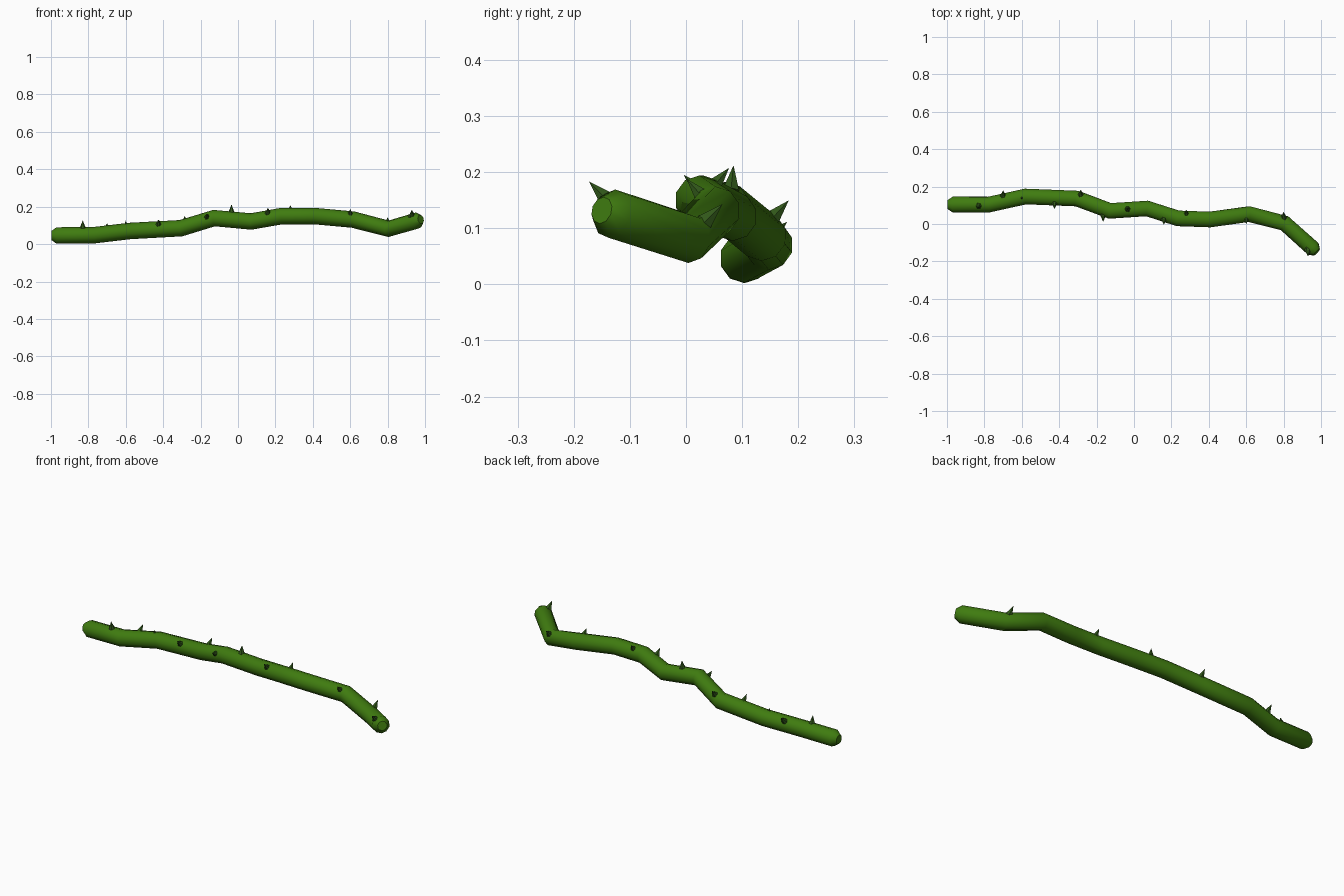
import bpy, bmesh, math
from mathutils import Vector

if "Cube" in bpy.data.objects:
    bpy.data.objects.remove(bpy.data.objects["Cube"])

def material(name, rgb):
    m = bpy.data.materials.new(name)
    m.diffuse_color = (*rgb, 1)
    m.use_nodes = True
    m.node_tree.nodes["Principled BSDF"].inputs["Base Color"].default_value = m.diffuse_color
    return m

def finish(name, bm, mat, smooth):
    bmesh.ops.recalc_face_normals(bm, faces=bm.faces)
    me = bpy.data.meshes.new(name)
    bm.to_mesh(me)
    bm.free()
    me.materials.append(mat)
    ob = bpy.data.objects.new(name, me)
    bpy.context.collection.objects.link(ob)
    if smooth:
        bpy.ops.object.select_all(action='DESELECT')
        ob.select_set(True)
        bpy.context.view_layer.objects.active = ob
        bpy.ops.object.shade_smooth_by_angle(angle=math.radians(40))
    return ob

green = material("vine green", (0.05, 0.2, 0.005))
dark = material("thorn dark green", (0.03, 0.095, 0.01))

# Crooked centre line of the vine
path = [Vector(p) for p in [
    (-0.97, 0.104, 0.046), (-0.775, 0.104, 0.047), (-0.58, 0.147, 0.07),
    (-0.305, 0.136, 0.085), (-0.128, 0.07, 0.139), (0.07, 0.083, 0.121),
    (0.235, 0.03, 0.15), (0.406, 0.024, 0.15), (0.615, 0.053, 0.131),
    (0.805, 0.004, 0.082), (0.957, -0.132, 0.126)]]
R, SIDES = 0.044, 10

# Vine stem: mitred rings, with a small bevelled ring at each end
first = (path[1] - path[0]).normalized()
last = (path[-1] - path[-2]).normalized()
stations = [(path[0] - first * 0.028, first, R * 0.55)]
for i, p in enumerate(path):
    a = (p - path[i - 1]).normalized() if i else first
    b = (path[i + 1] - p).normalized() if i < len(path) - 1 else last
    stations.append((p, (a + b).normalized(), R))
stations.append((path[-1] + last * 0.028, last, R * 0.55))

bm = bmesh.new()
rings = []
for c, t, r in stations:
    side = t.cross(Vector((0, 0, 1))).normalized()
    up = side.cross(t)
    rings.append([bm.verts.new(c + r * (side * math.sin(k * math.tau / SIDES) +
                                        up * math.cos(k * math.tau / SIDES)))
                  for k in range(SIDES)])
for r0, r1 in zip(rings, rings[1:]):
    for k in range(SIDES):
        n = (k + 1) % SIDES
        bm.faces.new((r0[k], r0[n], r1[n], r1[k]))
bm.faces.new(rings[0])
bm.faces.new(rings[-1])
finish("vine_stem", bm, green, True)

def on_path(x):
    for a, b in zip(path, path[1:]):
        if x <= b.x:
            return a.lerp(b, (x - a.x) / (b.x - a.x))
    return path[-1]

# Thorns: x position, lean from vertical towards the back, tip distance
thorns = [(-0.83, -10, 0.082), (-0.70, 47, 0.082), (-0.60, -5, 0.058),
          (-0.425, -48, 0.08), (-0.285, 43, 0.08), (-0.165, -65, 0.08),
          (-0.035, 6, 0.082), (0.16, -45, 0.082), (0.28, 40, 0.075),
          (0.60, -42, 0.075), (0.80, 45, 0.085), (0.93, -45, 0.092)]
for i, (x, lean, tip) in enumerate(thorns):
    c = on_path(x)
    a = math.radians(lean)
    d = Vector((0, math.sin(a), math.cos(a)))
    u = Vector((1, 0, 0))
    v = d.cross(u)
    bm = bmesh.new()
    base = [bm.verts.new(c + d * (tip - 0.052) + 0.02 *
                         (u * math.cos(k * math.tau / 6) + v * math.sin(k * math.tau / 6)))
            for k in range(6)]
    top = bm.verts.new(c + d * tip)
    bm.faces.new(base)
    for k in range(6):
        bm.faces.new((base[k], base[(k + 1) % 6], top))
    finish(f"thorn_{i + 1}", bm, dark, False)
